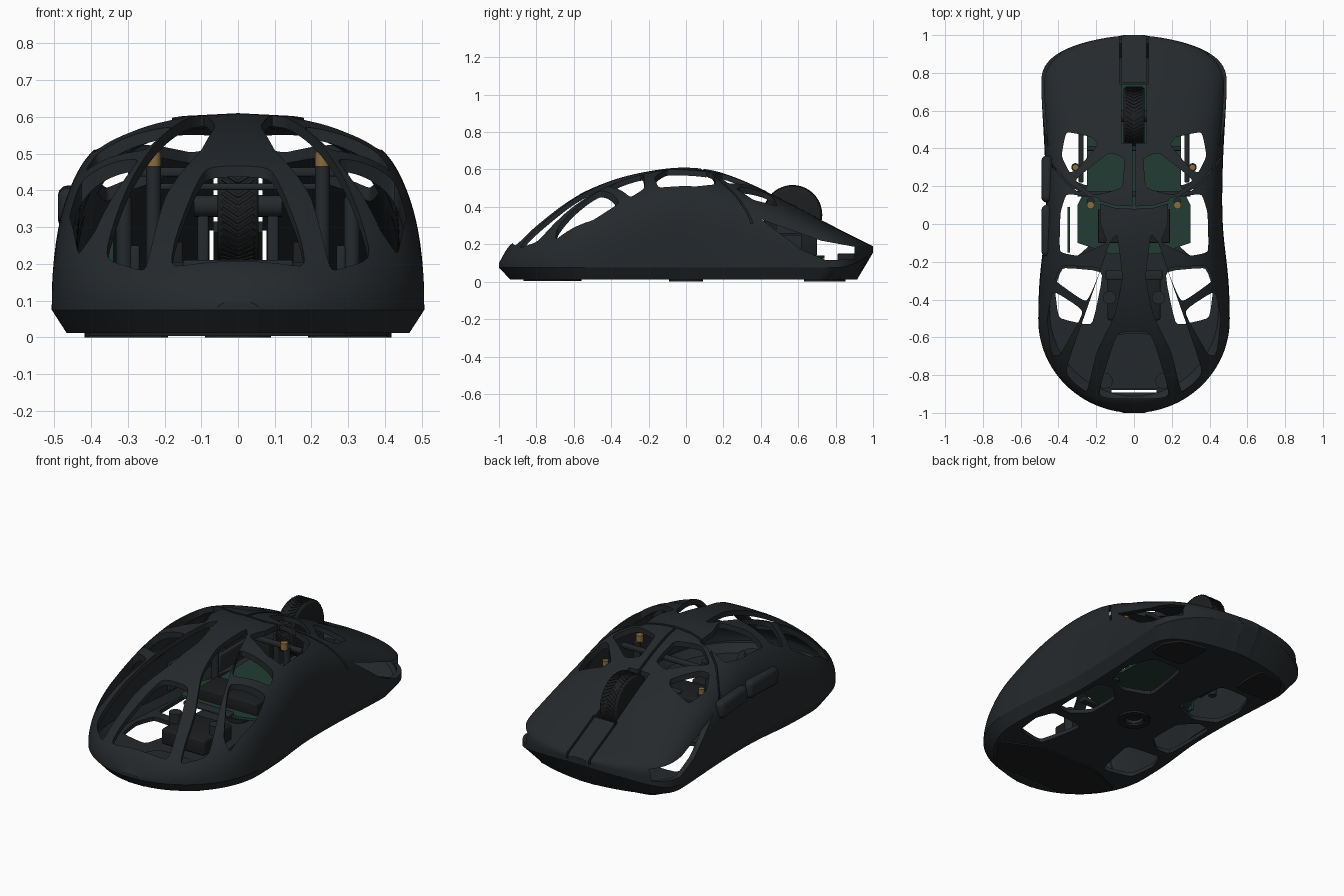
import bpy, bmesh, math
from mathutils import Matrix, Vector

if "Cube" in bpy.data.objects:
    bpy.data.objects.remove(bpy.data.objects["Cube"])

def material(name, col):
    m = bpy.data.materials.new(name)
    m.diffuse_color = (*col, 1)
    m.use_nodes = True
    m.node_tree.nodes["Principled BSDF"].inputs["Base Color"].default_value = m.diffuse_color
    return m
DARK = material("dark_plastic", (0.018, 0.022, 0.025))
BLACK = material("black_rubber", (0.012, 0.013, 0.014))
GREEN = material("green_board", (0.016, 0.045, 0.034))
GOLD = material("brass", (0.25, 0.15, 0.05))

def finish(name, bm, mat):
    bmesh.ops.recalc_face_normals(bm, faces=bm.faces)
    me = bpy.data.meshes.new(name)
    bm.to_mesh(me); bm.free()
    ob = bpy.data.objects.new(name, me)
    bpy.context.collection.objects.link(ob)
    me.materials.append(mat)
    return ob

def prism(name, pts, lo, hi, mat=DARK, axis='Z'):
    bm = bmesh.new()
    put = (lambda p, t: (p[0], p[1], t)) if axis == 'Z' else (lambda p, t: (t, p[0], p[1]))
    a = [bm.verts.new(put(p, lo)) for p in pts]
    b = [bm.verts.new(put(p, hi)) for p in pts]
    bm.faces.new(a); bm.faces.new(b)
    for i in range(len(a)):
        j = (i + 1) % len(a)
        bm.faces.new((a[i], a[j], b[j], b[i]))
    return finish(name, bm, mat)

def box(name, c, s, mat=DARK, bevel=0.006, rot=0):
    bm = bmesh.new()
    bmesh.ops.create_cube(bm, size=1, matrix=Matrix.Translation(c) @ Matrix.Rotation(rot, 4, 'X') @ Matrix.Diagonal((*s, 1)))
    if bevel:
        bmesh.ops.bevel(bm, geom=bm.edges[:], offset=bevel, segments=3, affect='EDGES', profile=0.5)
    return finish(name, bm, mat)

def cyl(name, c, r, h, mat=DARK, axis='Z', seg=32, bevel=0):
    bm = bmesh.new()
    rot = Matrix.Rotation(math.pi / 2, 4, 'Y') if axis == 'X' else Matrix()
    bmesh.ops.create_cone(bm, cap_ends=True, segments=seg, radius1=r, radius2=r, depth=h, matrix=Matrix.Translation(c) @ rot)
    if bevel:
        rim_edges = [e for f in bm.faces if len(f.verts) > 4 for e in f.edges]
        bmesh.ops.bevel(bm, geom=rim_edges, offset=bevel, segments=3, affect='EDGES', profile=0.5)
    return finish(name, bm, mat)

def rounded(pts, n=3, k=0.1):
    for _ in range(n):
        out = []
        for p, q in zip(pts, pts[1:] + pts[:1]):
            out += [(p[0] + (q[0] - p[0]) * t, p[1] + (q[1] - p[1]) * t) for t in (k, 1 - k)]
        pts, k = out, 0.22
    return pts

def flip(pts):
    return [(-x, y) for x, y in pts]

def cut(ob, cutters):
    bpy.context.view_layer.objects.active = ob
    for c in cutters:
        m = ob.modifiers.new("cut", 'BOOLEAN')
        m.operation, m.solver, m.object = 'DIFFERENCE', 'EXACT', c
        bpy.ops.object.modifier_apply(modifier=m.name)
        bpy.data.objects.remove(c)

def interp(p, x):
    i = 0
    while i < len(p) - 2 and x > p[i + 1][0]:
        i += 1
    def slope(k):
        a, b = p[max(k - 1, 0)], p[min(k + 1, len(p) - 1)]
        return (b[1] - a[1]) / (b[0] - a[0])
    (x0, y0), (x1, y1) = p[i], p[i + 1]
    h = x1 - x0
    t = (x - x0) / h
    return ((2*t**3 - 3*t*t + 1) * y0 + (t**3 - 2*t*t + t) * h * slope(i)
            + (3*t*t - 2*t**3) * y1 + (t**3 - t*t) * h * slope(i + 1))

# body shape along y: half width, crown height, section squareness, roof droop
WIDTH = [(-1, .51), (-.5, .507), (-.3, .5), (0, .47), (.3, .47), (.7, .49), (1, .495)]
CROWN = [(-1, .1), (-.95, .185), (-.9, .225), (-.8, .31), (-.6, .45), (-.4, .54), (-.2, .59), (0, .61),
         (.2, .58), (.5, .45), (.8, .29), (1, .19)]
SQUARE = [(-1, 2.2), (-.7, 2.5), (-.4, 3.3), (0, 5), (.4, 5), (.8, 4.5), (1, 4)]
DROOP = [(-1, 0), (-.7, .04), (-.3, .12), (0, .14), (.4, .16), (.8, .1), (1, 0)]

def half_width(y):
    w = interp(WIDTH, y)
    if y < -.5:
        w *= max(.012, 1 - ((-.5 - y) / .5) ** 2) ** .5
    if y > .72:
        w *= max(.03, 1 - ((y - .72) / .28) ** 3) ** .63
    return w

def rim(y):
    return .075 + .08 * max(0, (y - .8) / .2) ** 1.8

ROWS, COLS = 76, 56
ys = [math.sin(math.pi / 2 * (2 * i / (ROWS - 1) - 1)) for i in range(ROWS)]

def section(y, inset=0):
    w, z0 = half_width(y) - inset, rim(y)
    h, n, d = interp(CROWN, y) - inset - z0, 2 / interp(SQUARE, y), interp(DROOP, y)
    for j in range(COLS + 1):
        a = math.pi * j / COLS
        c, s = math.cos(a), max(0, math.sin(a))
        u = abs(c) ** n
        yield (math.copysign(w * u, c), y, z0 + h * s ** n * (1 - d * u * u))

# skeleton shell
bm = bmesh.new()
skins = []
for scale, inset in ((1, 0), (.975, .03)):
    g = [[bm.verts.new(p) for p in section(y * scale, inset)] for y in ys]
    for r, q in zip(g, g[1:]):
        for j in range(COLS):
            bm.faces.new((r[j], r[j + 1], q[j + 1], q[j]))
    bm.faces.new(g[0]); bm.faces.new(g[-1])
    skins.append([r[0] for r in g] + [r[-1] for r in reversed(g)])
o, n = skins
for i in range(len(o)):
    bm.faces.new((o[i - 1], o[i], n[i], n[i - 1]))
shell = finish("skeleton_shell", bm, DARK)

# windows cut through the shell, right half
WINDOWS = [
    [(.06, .19), (.05, .35), (.13, .38), (.32, .23), (.21, .15)],
    [(.19, .42), (.22, .46), (.36, .49), (.385, .36), (.34, .27), (.3, .29)],
    [(.18, .14), (.36, .16), (.39, .06), (.395, -.15), (.3, -.17), (.14, -.1), (.18, 0)],
    [(.17, -.23), (.385, -.22), (.42, -.3), (.25, -.42)],
    [(.26, -.46), (.43, -.35), (.46, -.5), (.435, -.7), (.39, -.69)],
    [(.09, -.05), (.13, -.1), (.2, -.31), (.37, -.79), (.25, -.9), (.2, -.68), (.1, -.48), (.06, -.28)],
]
cutters = []
for p in WINDOWS:
    cutters += [prism("cutter", rounded(q), .14, .9) for q in (p, flip(p))]
cutters.append(prism("cutter", rounded([(-.09, -.57), (.09, -.57), (.2, -.925), (-.2, -.925)]), .13, .9))
cutters.append(prism("cutter", [(-.066, .43), (.066, .43), (.066, .75), (-.066, .75)], .1, .9))
cutters.append(prism("cutter", [(-.007, .09), (.007, .09), (.007, .44), (-.007, .44)], .1, .9))
for s in (-1, 1):
    cutters.append(prism("cutter", [(s * .066, .74), (s * .078, .74), (s * .078, 1.1), (s * .066, 1.1)], .165, .9))
# curved seam behind the main buttons, and the side gap below them
seam = [(-.5, .4), (-.43, .3), (-.34, .2), (-.22, .12), (-.1, .085), (0, .08)]
seam += flip(seam[-2::-1])
cutters.append(prism("cutter", seam + [(x, y + .013) for x, y in reversed(seam)], .31, .9))
cutters.append(prism("cutter", [(.4, .335), (.45, .315), (.72, .22), (.9, .187), (.9, .12), (.75, .115),
                                (.62, .17), (.5, .26)], -.7, .7, axis='X'))
cut(shell, cutters)

# bottom tray with tapered skirt
outline = [(half_width(y), y, rim(y)) for y in ys] + [(-half_width(y), y, rim(y)) for y in reversed(ys)]
bm = bmesh.new()
loops = [[bm.verts.new((x * sx, y * (sy if y < 0 else sy - fy * y), z if zz is None else zz)) for x, y, z in outline]
         for sx, sy, fy, zz in ((.92, .94, .025, .012), (1, 1, 0, None), (.94, .96, 0, None), (.88, .91, .025, .035))]
for a, b in zip(loops, loops[1:]):
    for i in range(len(a)):
        bm.faces.new((a[i - 1], a[i], b[i], b[i - 1]))
bm.faces.new(loops[0]); bm.faces.new(loops[-1])
tray = finish("bottom_tray", bm, DARK)
FLOOR = [
    [(.09, .26), (.14, .58), (.34, .58), (.4, .42), (.38, .26), (.25, .2)],
    [(.22, .1), (.31, .19), (.4, .17), (.4, -.17), (.31, -.18), (.22, -.1)],
    [(.16, -.25), (.38, -.23), (.42, -.34), (.4, -.5), (.22, -.54)],
]
cutters = [prism("cutter", rounded(q, 2), -.05, .06) for p in FLOOR for q in (p, flip(p))]
cutters.append(box("cutter", (0, -.885, .02), (.24, .012, .1), bevel=0))
cutters.append(cyl("cutter", (0, 0, .02), .05, .1))
cut(tray, cutters)

# glide feet and sensor
prism("rear_glide_pad", rounded([(-.2, -.56), (.2, -.56), (.42, -.66), (.3, -.82), (.2, -.87), (-.2, -.87), (-.3, -.82), (-.42, -.66)], 2), 0.004, .02, BLACK)
front_pad = [(.19, .63), (.19, .86), (.36, .83), (.42, .74), (.41, .63)]
for side, p in (("right", front_pad), ("left", flip(front_pad))):
    prism("front_glide_pad_" + side, rounded(p, 2), 0, .02, BLACK)
ring = cyl("sensor_glide_ring", (0, 0, .01), .09, .02, BLACK)
cut(ring, [cyl("cutter", (0, 0, .01), .055, .1)])
cyl("sensor_lens", (0, 0, .045), .06, .03, BLACK)

# circuit boards
board = [(.12, -.16), (.3, -.1), (.3, .1), (.25, .2), (.25, .5), (.3, .68), (.08, .74)]
prism("main_circuit_board", board + flip(board)[::-1], .125, .14, GREEN)
box("side_circuit_board", (-.345, -.03, .24), (.014, .24, .16), GREEN, .002)
box("sensor_block", (0, -.01, .17), (.38, .18, .07), BLACK)
box("front_socket", (0, .86, .12), (.13, .1, .06), BLACK)
box("front_cross_bar", (0, .4, .41), (.5, .025, .018))
box("rear_cross_bar", (0, .16, .45), (.6, .03, .025))

# rear floor details
box("battery_tray", (0, -.38, .09), (.28, .26, .09), BLACK, .012)
box("battery_clip", (0, -.27, .2), (.3, .05, .02), DARK)
prism("rear_floor_plate", rounded([(-.11, -.58), (.11, -.58), (.24, -.84), (.18, -.87), (-.18, -.87), (-.24, -.84)], 2), .03, .05)
for s, side in ((-1, "left"), (1, "right")):
    cyl("rear_screw_" + side, (s * .155, -.83, .055), .042, .03)
    cyl("mid_screw_post_" + side, (s * .13, -.39, .12), .035, .14)
    cyl("front_post_" + side, (s * .23, .12, .29), .02, .36, DARK)
    cyl("brass_insert_" + side, (s * .23, .1, .485), .02, .04, GOLD)
    cyl("side_brass_insert_" + side, (s * .31, .3, .39), .016, .04, GOLD)
    cyl("side_post_" + side, (s * .31, .3, .26), .022, .24, DARK)
    box("click_switch_" + side, (s * .2, .6, .2), (.1, .2, .12), BLACK)
    box("click_plunger_" + side, (s * .2, .66, .275), (.05, .04, .06), DARK, .004)
    box("wheel_bracket_" + side, (s * .095, .56, .23), (.03, .16, .2), DARK)
    box("side_rail_" + side, (s * .28, .42, .2), (.025, .4, .1), DARK)

# scroll wheel with chevron tread
WC = Vector((0, .57, .358))
cyl("scroll_wheel", WC, .154, .112, BLACK, 'X', 64, .014)
cyl("wheel_axle", WC, .03, .24, DARK, 'X', 24)
bm = bmesh.new()
for i in range(48):
    for s in (-1, 1):
        m = (Matrix.Translation(WC) @ Matrix.Rotation(i * math.tau / 48, 4, 'X') @ Matrix.Translation((s * .022, 0, .153))
             @ Matrix.Rotation(s * .6, 4, 'Z') @ Matrix.Diagonal((.052, .009, .01, 1)))
        bmesh.ops.create_cube(bm, size=1, matrix=m)
finish("wheel_tread", bm, BLACK)

# thumb buttons on the left wall
for name, y0, y1, z, tilt in (("front", .115, .36, .35, -.07), ("rear", -.17, .1, .36, .03)):
    box("thumb_button_" + name, (-.46, (y0 + y1) / 2, z), (.06, y1 - y0, .1), DARK, .026, tilt)

for ob in bpy.context.collection.objects:
    ob.select_set(True)
bpy.context.view_layer.objects.active = shell
bpy.ops.object.shade_smooth_by_angle(angle=math.radians(35))
